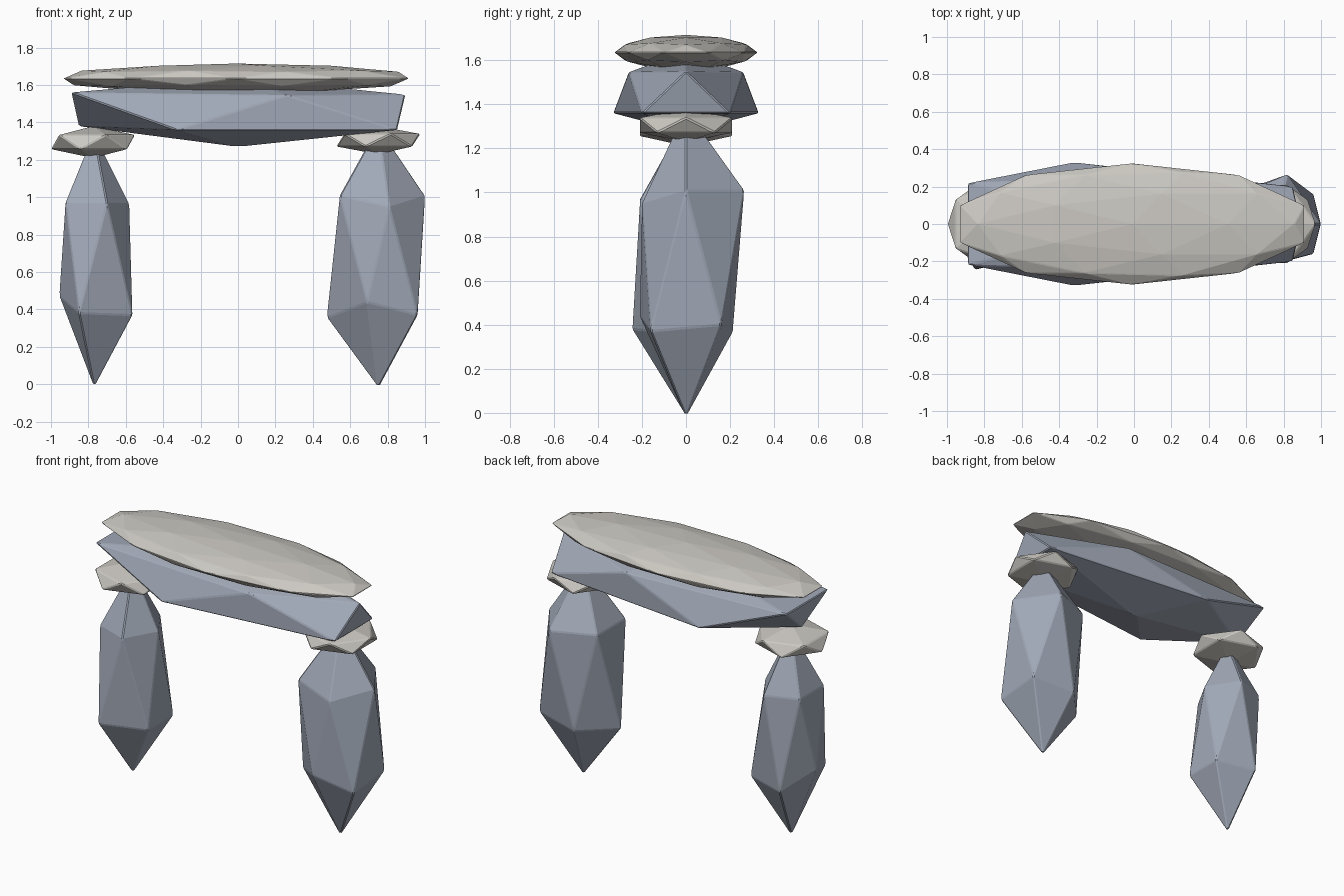
import bpy
import bmesh
from mathutils import Vector

if "Cube" in bpy.data.objects:
    bpy.data.objects.remove(bpy.data.objects["Cube"], do_unlink=True)


def make_material(name, colour):
    mat = bpy.data.materials.new(name)
    mat.use_nodes = True
    mat.diffuse_color = (*colour, 1)
    mat.node_tree.nodes["Principled BSDF"].inputs["Base Color"].default_value = (*colour, 1)
    return mat


blue_stone = make_material("blue grey stone", (0.36, 0.40, 0.48))
pale_stone = make_material("pale stone", (0.60, 0.58, 0.54))


def stone(name, mat, centre, radii, corners=(), detail=1, chamfer=0.006):
    """Stretched icosphere; each listed corner pulls its nearest vertex to it."""
    bm = bmesh.new()
    bmesh.ops.create_icosphere(bm, subdivisions=detail, radius=1)
    for v in bm.verts:
        v.co = Vector(c + r * p for c, r, p in zip(centre, radii, v.co))
    for corner in map(Vector, corners):
        nearest = min(bm.verts, key=lambda v: (v.co - corner).length)
        nearest.co = corner
    bmesh.ops.recalc_face_normals(bm, faces=bm.faces)
    mesh = bpy.data.meshes.new(name)
    bm.to_mesh(mesh)
    bm.free()
    mesh.materials.append(mat)
    obj = bpy.data.objects.new(name, mesh)
    bpy.context.collection.objects.link(obj)
    # Worn edges
    bevel = obj.modifiers.new("worn edges", "BEVEL")
    bevel.width = chamfer
    bevel.segments = 1
    bevel.limit_method = "ANGLE"
    bevel.angle_limit = 0.3
    return obj


# Upright stones
stone("left_upright", blue_stone, (0.75, 0, 0.68), (0.28, 0.25, 0.70), [
    (0.475, 0, 0.355), (0.69, -0.21, 0.44), (0.96, -0.16, 0.37), (0.96, 0.16, 0.40),
    (0.81, -0.20, 0.95), (0.82, 0.265, 1.01), (1.0, 0, 1.01),
    (0.545, -0.15, 1.01), (0.545, 0.15, 1.01)])
stone("right_upright", blue_stone, (-0.77, 0, 0.665), (0.21, 0.24, 0.68), [
    (-0.955, 0, 0.47), (-0.85, -0.245, 0.38), (-0.565, -0.13, 0.37),
    (-0.565, 0.13, 0.37), (-0.70, -0.21, 0.97)])

# Pad stones on the uprights
stone("left_pad", pale_stone, (0.75, 0, 1.305), (0.25, 0.25, 0.075))
stone("right_pad", pale_stone, (-0.775, 0, 1.295), (0.25, 0.25, 0.085))

# Lintel beam
lintel_corners = [(-0.85, 0, 1.38), (0.895, 0, 1.55)]
for side in (-1, 1):
    lintel_corners += [(-0.33, 0.33 * side, 1.36), (0.85, 0.20 * side, 1.36),
                       (-0.89, 0.22 * side, 1.56), (0.26, 0.26 * side, 1.545)]
stone("lintel", blue_stone, (0, 0, 1.455), (1.1, 0.32, 0.185), lintel_corners)

# Cap slab
stone("cap_slab", pale_stone, (-0.01, 0, 1.635), (0.97, 0.325, 0.08), detail=2, chamfer=0.004)
